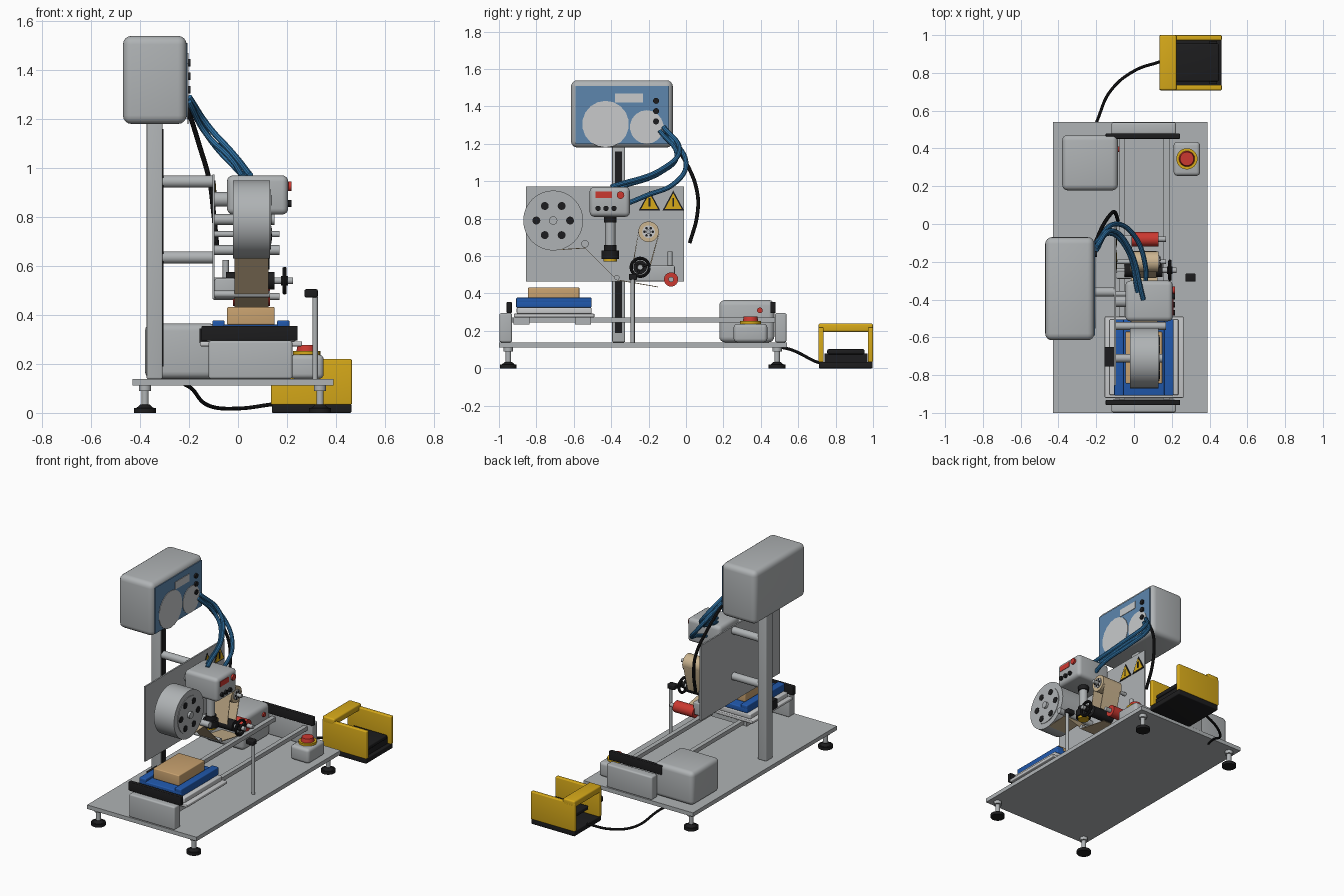
import bpy
import bmesh
from math import radians, cos, sin, pi
from mathutils import Matrix, Vector

cube = bpy.data.objects.get("Cube")
if cube:
    bpy.data.objects.remove(cube, do_unlink=True)


def material(name, *rgb):
    mat = bpy.data.materials.new(name)
    mat.use_nodes = True
    colour = (*rgb, 1)
    mat.diffuse_color = colour
    shader = next(n for n in mat.node_tree.nodes if n.type == "BSDF_PRINCIPLED")
    shader.inputs["Base Color"].default_value = colour
    return mat


grey = material("painted grey", .43, .45, .46)
pale = material("pale grey", .58, .59, .6)
black = material("black rubber", .012, .012, .013)
blue = material("tray blue", .015, .1, .42)
hose = material("hose blue", .03, .18, .4)
panel = material("panel blue", .11, .24, .42)
yellow = material("safety yellow", .68, .4, .01)
red = material("signal red", .6, .04, .03)
tan = material("cardboard tan", .58, .36, .16)
cream = material("label cream", .6, .46, .28)


def finish(name, bm, mat):
    bmesh.ops.recalc_face_normals(bm, faces=bm.faces)
    mesh = bpy.data.meshes.new(name)
    bm.to_mesh(mesh)
    bm.free()
    mesh.materials.append(mat)
    obj = bpy.data.objects.new(name, mesh)
    bpy.context.collection.objects.link(obj)
    return obj


def box(name, xs, ys, zs, mat, bevel=0):
    bm = bmesh.new()
    spans = (xs, ys, zs)
    size = [b - a for a, b in spans]
    mid = Vector([(a + b) / 2 for a, b in spans])
    place = Matrix.Translation(mid) @ Matrix.Diagonal((*size, 1))
    bmesh.ops.create_cube(bm, size=1, matrix=place)
    if bevel:
        bmesh.ops.bevel(bm, geom=bm.edges[:], offset=bevel, segments=4,
                        profile=.5, affect="EDGES")
    return finish(name, bm, mat)


def rod(name, start, end, radius, mat, sides=32, tip=None):
    """Cylinder or cone between two points."""
    a, b = Vector(start), Vector(end)
    turn = (b - a).to_track_quat("Z", "Y").to_matrix().to_4x4()
    bm = bmesh.new()
    bmesh.ops.create_cone(bm, cap_ends=True, segments=sides, radius1=radius,
                          radius2=radius if tip is None else tip,
                          depth=(b - a).length,
                          matrix=Matrix.Translation((a + b) / 2) @ turn)
    return finish(name, bm, mat)


def axle(name, xs, y, z, radius, mat, sides=32):
    return rod(name, (xs[0], y, z), (xs[1], y, z), radius, mat, sides)


def post(name, x, y, zs, radius, mat, tip=None):
    return rod(name, (x, y, zs[0]), (x, y, zs[1]), radius, mat, tip=tip)


def tube(name, points, radius, mat):
    curve = bpy.data.curves.new(name, "CURVE")
    curve.dimensions = "3D"
    curve.bevel_depth = radius
    curve.bevel_resolution = 3
    curve.use_fill_caps = True
    line = curve.splines.new("BEZIER")
    line.bezier_points.add(len(points) - 1)
    for knot, co in zip(line.bezier_points, points):
        knot.co = co
        knot.handle_left_type = knot.handle_right_type = "AUTO"
    curve.materials.append(mat)
    obj = bpy.data.objects.new(name, curve)
    bpy.context.collection.objects.link(obj)
    bpy.ops.object.select_all(action="DESELECT")
    obj.select_set(True)
    bpy.context.view_layer.objects.active = obj
    bpy.ops.object.convert(target="MESH")


def prism(name, outline, xs, mat):
    """Side outline (y, z) pushed out along x."""
    bm = bmesh.new()
    face = bm.faces.new([bm.verts.new((xs[0], y, z)) for y, z in outline])
    made = bmesh.ops.extrude_face_region(bm, geom=[face])["geom"]
    moved = [v for v in made if isinstance(v, bmesh.types.BMVert)]
    bmesh.ops.translate(bm, verts=moved, vec=(xs[1] - xs[0], 0, 0))
    return finish(name, bm, mat)


def strip(name, path, xs, mat, thick=.004):
    outline = path + [(y, z - thick) for y, z in reversed(path)]
    return prism(name, outline, xs, mat)


# Base plate on four levelling feet
box("base_plate", (-.43, .39), (-1, .54), (.112, .139), grey)
for x in (-.38, .335):
    for y in (-.95, .487):
        post("foot_pad", x, y, (0, .02), .045, black)
        post("foot_cone", x, y, (.02, .035), .035, black, tip=.018)
        post("foot_stem", x, y, (.02, .115), .015, grey)
        post("foot_nut", x, y, (.09, .112), .025, grey)

# Column with slotted faces and support arms
box("column", (-.373, -.308), (-.395, -.326), (.139, 1.2), grey, .006)
box("column_slot", (-.309, -.304), (-.38, -.341), (.19, 1.16), black)
for z in (.945, .635):
    axle("support_arm", (-.31, -.1), -.36, z, .025, grey)
box("mounting_plate", (-.105, -.095), (-.855, -.01), (.465, .973), grey)

# Control cabinet and its face
box("control_cabinet", (-.47, -.21), (-.615, -.07), (1.18, 1.54), grey, .035)
box("control_panel", (-.211, -.206), (-.59, -.09), (1.2, 1.51), panel)
box("panel_display", (-.207, -.203), (-.38, -.23), (1.42, 1.47), pale)
axle("large_dial", (-.207, -.203), -.43, 1.305, .125, pale, 18)
axle("small_dial", (-.207, -.203), -.21, 1.29, .09, pale, 18)
for z in (1.43, 1.375, 1.32):
    axle("panel_knob", (-.21, -.195), -.16, z, .016, black)

# Supply reel with six holes
axle("supply_reel", (-.02, .13), -.71, .79, .16, grey, 64)
axle("reel_face", (.13, .134), -.71, .79, .122, grey, 48)
axle("reel_axle", (-.1, .15), -.71, .79, .022, grey)
for i in range(6):
    a = i * pi / 3
    axle("reel_hole", (.133, .137), -.71 + .09 * cos(a), .79 + .09 * sin(a), .021, black)

# Print head, its controls and nozzle
box("print_head", (-.045, .205), (-.515, -.3), (.81, .97), grey, .025)
axle("head_mount", (-.1, -.04), -.41, .872, .03, grey)
box("head_display", (.203, .208), (-.485, -.395), (.91, .945), red)
axle("head_button", (.2, .218), -.35, .926, .02, red)
for y in (-.47, -.428, -.385):
    axle("head_knob", (.2, .218), y, .855, .014, black)
post("nozzle_cylinder", .08, -.405, (.65, .82), .027, grey)
post("nozzle_collar", .08, -.405, (.78, .81), .034, black)
post("nozzle_block", .08, -.405, (.585, .63), .048, black)
post("nozzle_neck", .08, -.405, (.62, .66), .034, black)
post("nozzle_tip", .08, -.405, (.57, .586), .036, yellow)

# Warning signs
for y in (-.195, -.068):
    for mat, w, low, top, out in ((black, .057, .845, .95, -.092),
                                  (yellow, .045, .852, .936, -.09)):
        prism("warning_sign", [(y - w, low), (y + w, low), (y, top)], (-.096, out), mat)
    box("warning_mark", (-.091, -.088), (y - .005, y + .005), (.865, .91), black)

# Rewind reel, rollers and label web
axle("rewind_reel", (-.02, .13), -.2, .73, .055, cream)
axle("rewind_hub", (.13, .136), -.2, .73, .034, pale)
axle("rewind_axle", (-.1, .17), -.2, .73, .012, grey)
for i in range(6):
    a = i * pi / 3
    axle("hub_hole", (.135, .139), -.2 + .022 * cos(a), .73 + .022 * sin(a), .007, black, 12)
axle("guide_roller", (-.1, .17), -.54, .665, .02, grey)
axle("lower_guide", (-.1, .13), -.37, .485, .014, grey)
strip("label_web", [(-.71, .634), (-.54, .645), (-.37, .475), (-.15, .437)],
      (-.015, .125), cream)
strip("return_web", [(-.255, .73), (-.285, .56), (-.281, .56), (-.251, .73)],
      (-.01, .12), cream)
strip("rising_web", [(-.147, .72), (-.195, .55), (-.19, .55), (-.142, .72)],
      (-.01, .12), cream)
axle("drive_roller", (-.05, .15), -.245, .54, .036, black)
axle("drive_shaft", (-.1, .225), -.245, .54, .014, grey)
box("roller_bracket", (-.095, -.01), (-.29, -.06), (.465, .55), grey, .008)
axle("red_roller", (-.02, .13), -.08, .475, .038, red)
axle("red_roller_shaft", (-.1, .17), -.08, .475, .014, grey)
post("lever", -.05, -.085, (.5, .625), .013, grey)

# Handwheel
rim = [(.19, -.245 + .048 * cos(t * pi / 8), .54 + .048 * sin(t * pi / 8))
       for t in range(17)]
tube("handwheel_rim", rim, .009, black)
axle("handwheel_hub", (.175, .205), -.245, .54, .02, black)
for i in range(3):
    rod("handwheel_spoke", (.19, -.245, .54), rim[1 + 5 * i], .007, black, 12)

# Rail track and end stops
for x in (-.065, .172):
    box("track_rail", (x - .015, x + .015), (-.95, .5), (.245, .272), grey)
for inner, outer, bar in ((-.93, -.997, -.945), (.475, .537, .465)):
    ends = sorted((inner, outer))
    box("end_support", (-.12, .222), ends, (.139, .295), grey, .01)
    box("end_buffer", (-.15, .244), (bar - .014, bar + .014), (.295, .355), black, .005)

# Carriage, tray and parcel
for y in (-.88, -.55):
    box("carriage_slider", (-.1, .21), (y - .043, y + .043), (.235, .272), grey)
box("carriage_plate", (-.155, .262), (-.92, -.49), (.272, .292), pale, .005)
box("tray_base", (-.13, .235), (-.905, -.505), (.292, .325), pale, .006)
box("parcel_tray", (-.105, .21), (-.908, -.505), (.325, .36), blue, .006)
for x in (-.08, .185):
    box("tray_lip", (x - .025, x + .025), (-.908, -.505), (.35, .378), blue, .006)
box("parcel", (-.045, .15), (-.845, -.57), (.36, .432), tan, .006)
box("carriage_grip", (-.157, -.105), (-.755, -.65), (.285, .345), black)

# Drive motor housing and emergency stop
box("motor_housing", (-.38, -.085), (.178, .472), (.139, .365), grey, .03)
axle("motor_lamp", (-.09, -.076), .395, .31, .015, red)
box("stop_box", (.21, .35), (.255, .435), (.139, .238), grey, .02)
post("stop_collar", .28, .345, (.235, .252), .056, yellow)
post("stop_button", .28, .345, (.25, .278), .042, red, tip=.036)

# Sensor post
post("sensor_post", .315, -.285, (.139, .475), .011, grey)
box("sensor_head", (.272, .326), (-.305, -.262), (.472, .505), black, .006)

# Foot pedal
box("pedal_base", (.138, .463), (.71, .997), (0, .035), black, .006)
for y in (.708, .972):
    box("pedal_wall", (.135, .465), (y, y + .028), (.033, .22), yellow, .006)
box("pedal_hood", (.135, .225), (.708, 1), (.195, .24), yellow, .01)
box("pedal_tread", (.2, .45), (.755, .955), (.075, .102), black, .008)
box("pedal_pivot", (.4, .44), (.74, .97), (.03, .08), black)

# Hoses and cables
tube("front_hose", [(-.2, -.12, 1.29), (-.12, -.035, 1.17), (-.03, -.12, 1.07),
                    (.05, -.4, .97)], .013, hose)
tube("middle_hose", [(-.2, -.14, 1.27), (-.13, -.05, 1.14), (-.04, -.13, 1.05),
                     (.02, -.36, .965)], .012, hose)
tube("rear_hose", [(-.2, -.1, 1.26), (-.1, 0, 1.1), (0, -.06, .99),
                   (.06, -.22, .92), (.06, -.34, .87)], .013, hose)
tube("cabinet_cable", [(-.21, -.11, 1.26), (-.16, 0, 1.1), (-.115, .06, .94),
                       (-.1, .06, .82), (-.085, .02, .67)], .01, black)
tube("pedal_cable", [(.14, .86, .035), (0, .81, .018), (-.12, .71, .03),
                     (-.19, .56, .1), (-.22, .47, .118)], .008, black)

# Smooth curved faces, keep edges crisp
for obj in bpy.context.collection.objects:
    obj.select_set(obj.type == "MESH")
    if obj.type == "MESH":
        bpy.context.view_layer.objects.active = obj
bpy.ops.object.shade_smooth_by_angle(angle=radians(35))
